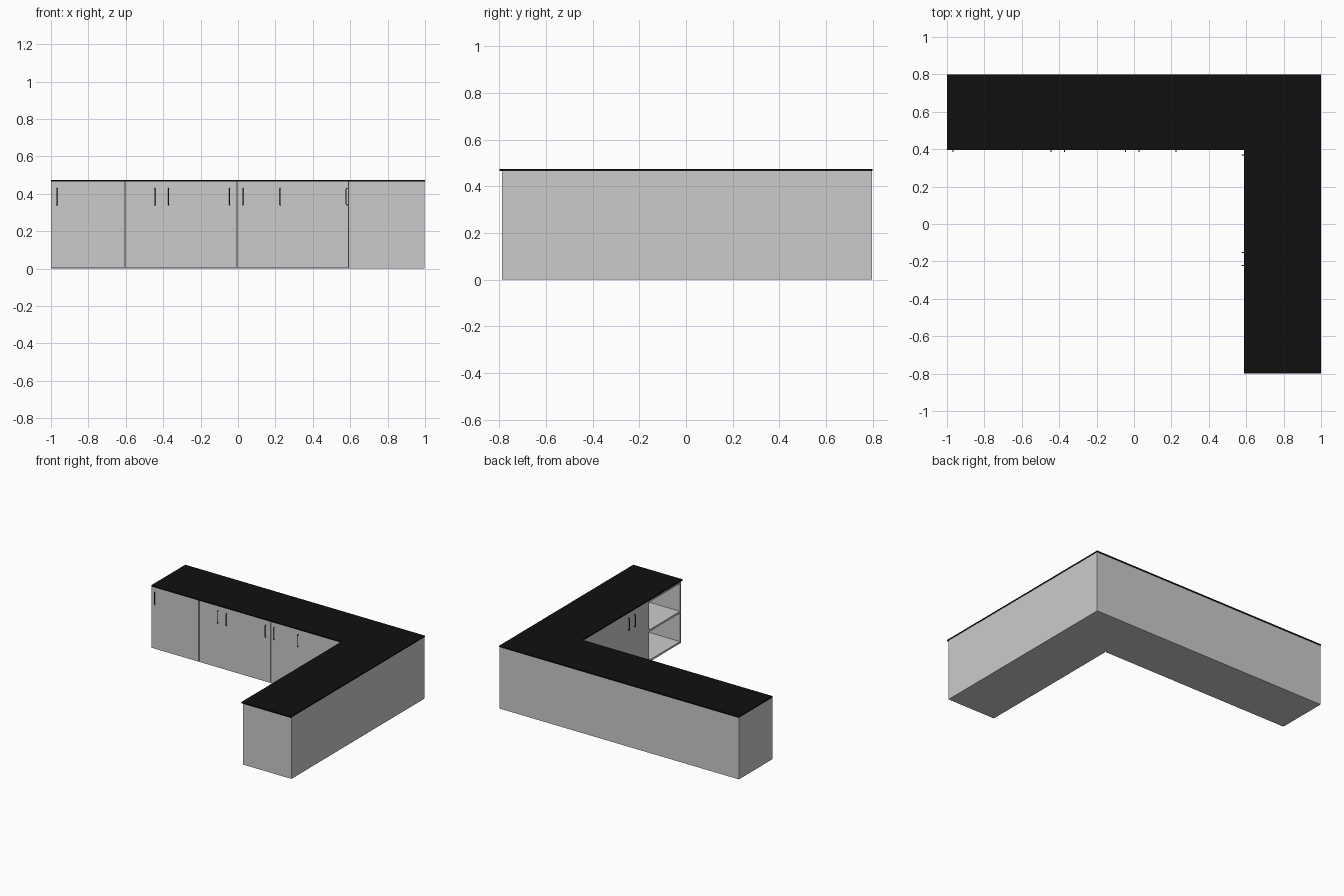
import bpy, bmesh, math
from mathutils import Matrix, Vector

if "Cube" in bpy.data.objects:
    bpy.data.objects.remove(bpy.data.objects["Cube"])

def material(name, c):
    m = bpy.data.materials.new(name)
    m.diffuse_color = (c, c, c, 1)
    m.use_nodes = True
    m.node_tree.nodes["Principled BSDF"].inputs["Base Color"].default_value = m.diffuse_color
    return m

black = material("black_worktop", 0.005)
dark = material("dark_metal", 0.03)
TOP, H = 0.475, 0.465

def prism(name, pts, z0, z1, mat=None, matrix=None):
    """Extrude a closed outline from z0 to z1."""
    bm = bmesh.new()
    f = bm.faces.new([bm.verts.new((x, y, z0)) for x, y in pts])
    ext = bmesh.ops.extrude_face_region(bm, geom=[f])
    bmesh.ops.translate(bm, vec=(0, 0, z1 - z0),
                        verts=[v for v in ext["geom"] if isinstance(v, bmesh.types.BMVert)])
    if matrix:
        bm.transform(matrix)
    bmesh.ops.recalc_face_normals(bm, faces=bm.faces)
    me = bpy.data.meshes.new(name)
    bm.to_mesh(me)
    bm.free()
    ob = bpy.data.objects.new(name, me)
    bpy.context.collection.objects.link(ob)
    if mat:
        me.materials.append(mat)
    return ob

def box(name, x0, x1, y0, y1, z0, z1, mat=None):
    return prism(name, [(x0, y0), (x1, y0), (x1, y1), (x0, y1)], z0, z1, mat)

def rounded(x0, x1, y0, y1, r, n=4):
    pts = []
    for cx, cy, a in ((x1-r, y0+r, -90), (x1-r, y1-r, 0), (x0+r, y1-r, 90), (x0+r, y0+r, 180)):
        for i in range(n + 1):
            t = math.radians(a + 90 * i / n)
            pts.append((cx + r * math.cos(t), cy + r * math.sin(t)))
    return pts

# L-shaped worktop
prism("worktop", [(-1, 0.395), (0.588, 0.395), (0.588, -0.8), (1, -0.8), (1, 0.8), (-1, 0.8)],
      H, TOP, black)

# Cabinet carcasses along the back and the right side
for i, (a, b) in enumerate(((-1, -0.604), (-0.604, -0.005), (-0.005, 0.6))):
    box(f"back_carcass_{i}", a, b, 0.41, 0.797, 0, H)
box("corner_carcass", 0.6, 0.998, 0.398, 0.797, 0, H)
box("side_carcass", 0.6, 0.998, -0.39, 0.398, 0, H)

# Door fronts
doors = ((-1, -0.607), (-0.602, -0.4), (-0.4, -0.2), (-0.2, -0.008), (-0.002, 0.188), (0.188, 0.588))
panels = {3: (-0.188, -0.028), 4: (0.01, 0.17)}
# Local outline x,y becomes world x,z, extruded towards +y
upright = Matrix(((1, 0, 0, 0), (0, 0, 1, 0), (0, 1, 0, 0), (0, 0, 0, 1)))
for i, (a, b) in enumerate(doors):
    door = box(f"back_door_{i}", a, b, 0.398, 0.41, 0.002, H)
    if i in panels:
        # Grooved rounded panel: cut an opening, then fill it flush
        p, q = panels[i]
        cut = prism(f"panel_cutter_{i}", rounded(p, q, 0.045, 0.42, 0.012), 0.38, 0.406, None, upright)
        cut.hide_render = True
        cut.hide_set(True)
        m = door.modifiers.new("panel_opening", "BOOLEAN")
        m.operation, m.object, m.solver = "DIFFERENCE", cut, "EXACT"
        prism(f"door_panel_{i}", rounded(p+0.004, q-0.004, 0.049, 0.416, 0.009),
              0.399, 0.407, None, upright)
for i, (a, b) in enumerate(((-0.39, -0.185), (-0.185, 0.1), (0.1, 0.395))):
    box(f"side_door_{i}", 0.589, 0.6, a, b, 0.002, H)

# Open shelf unit at the end of the side run
t, y0, y1 = 0.014, -0.788, -0.39
box("shelf_end_panel", 0.592, 0.998, y0, y0 + t, 0, H)
box("shelf_inner_panel", 0.592, 0.998, y1 - t, y1, 0, H)
box("shelf_back", 0.984, 0.998, y0 + t, y1 - t, 0, H)
for n, z in (("bottom", 0), ("middle", 0.228), ("top", H - t)):
    box(f"shelf_{n}", 0.592, 0.984, y0 + t, y1 - t, z, z + t)

# C-shaped bar handles
def handle(name, base, out):
    cu = bpy.data.curves.new(name, "CURVE")
    cu.dimensions = "3D"
    cu.bevel_depth = 0.0025
    cu.bevel_resolution = 1
    cu.use_fill_caps = True
    sp = cu.splines.new("POLY")
    path = ((0, 0.34), (0.008, 0.34), (0.011, 0.346), (0.011, 0.424), (0.008, 0.43), (0, 0.43))
    sp.points.add(len(path) - 1)
    for pt, (d, z) in zip(sp.points, path):
        v = Vector(base) + Vector(out) * d
        pt.co = (v.x, v.y, z, 1)
    cu.materials.append(dark)
    bpy.context.collection.objects.link(bpy.data.objects.new(name, cu))

for i, x in enumerate((-0.968, -0.444, -0.371, -0.045, 0.026, 0.225)):
    handle(f"back_handle_{i}", (x, 0.398, 0), (0, -1, 0))
for i, y in enumerate((-0.223, -0.152, 0.37)):
    handle(f"side_handle_{i}", (0.589, y, 0), (-1, 0, 0))
